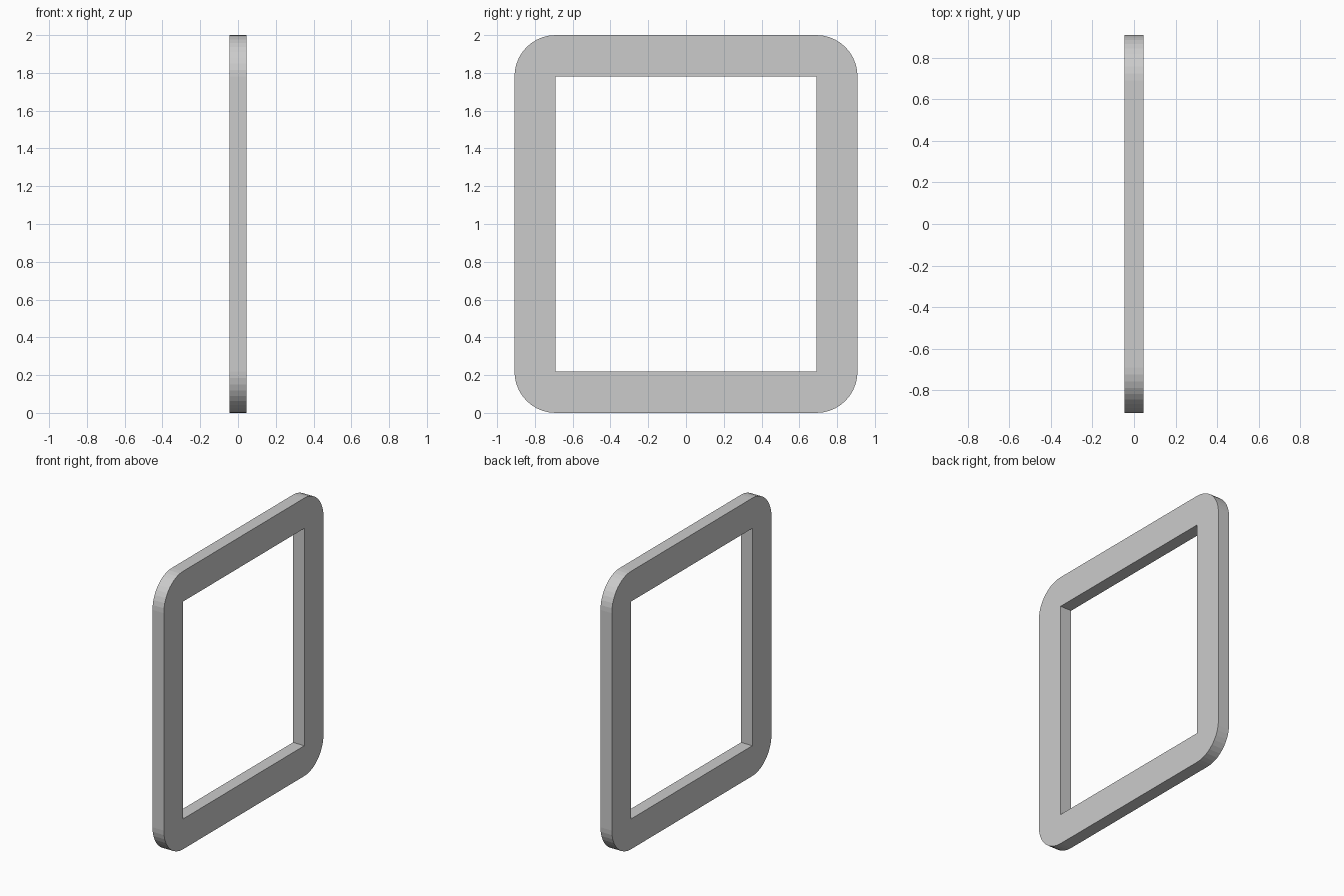
import bpy, bmesh, math

if "Cube" in bpy.data.objects:
    bpy.data.objects.remove(bpy.data.objects["Cube"])

HALF_T = 0.045            # half thickness along x
IN_Y, IN_Z = 0.69, 0.782  # half size of the opening
BORDER = 0.218            # border width = corner radius
SEG = 10                  # facets per rounded corner

bm = bmesh.new()
corners = [(IN_Y, IN_Z), (-IN_Y, IN_Z), (-IN_Y, -IN_Z), (IN_Y, -IN_Z)]

# Front face: a fan at each corner, centred on the opening's corner
inner, arcs = [], []
for i, (y, z) in enumerate(corners):
    inner.append(bm.verts.new((HALF_T, y, z + 1)))
    arc = []
    for k in range(SEG + 1):
        a = math.pi / 2 * (i + k / SEG)
        arc.append(bm.verts.new((HALF_T, y + BORDER * math.cos(a),
                                 z + 1 + BORDER * math.sin(a))))
    arcs.append(arc)

for i in range(4):
    j = (i + 1) % 4
    bm.faces.new([inner[i]] + arcs[i])                            # rounded corner
    bm.faces.new((inner[i], arcs[i][-1], arcs[j][0], inner[j]))   # straight bar

# Thickness
ext = bmesh.ops.extrude_face_region(bm, geom=bm.faces[:], use_keep_orig=True)
for v in ext["geom"]:
    if isinstance(v, bmesh.types.BMVert):
        v.co.x = -HALF_T
bmesh.ops.recalc_face_normals(bm, faces=bm.faces[:])

mesh = bpy.data.meshes.new("rounded_frame")
bm.to_mesh(mesh)
bm.free()
bpy.context.collection.objects.link(bpy.data.objects.new("rounded_frame", mesh))
